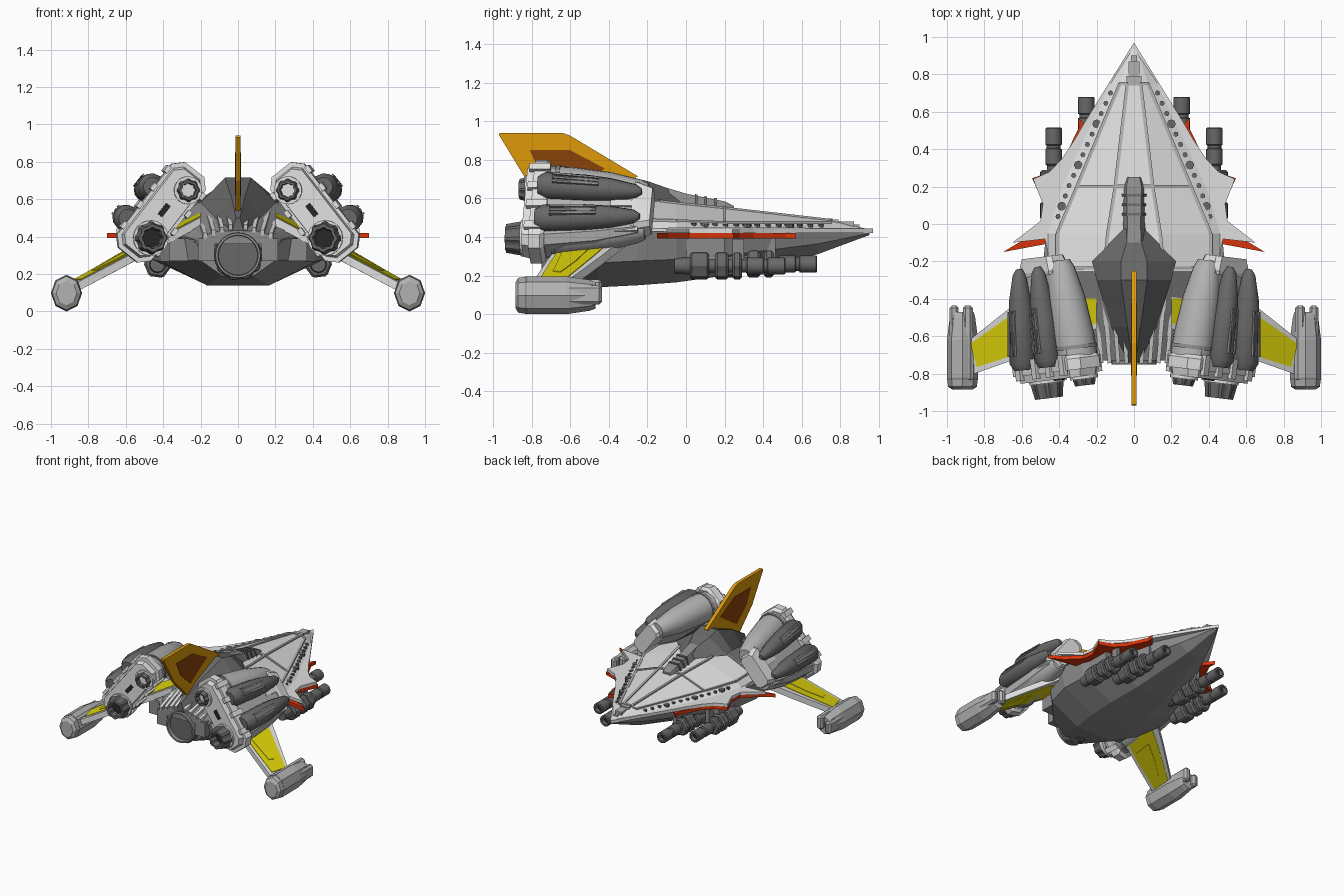
import bpy, bmesh, math
from mathutils import Vector, Matrix

if "Cube" in bpy.data.objects:
    bpy.data.objects.remove(bpy.data.objects["Cube"])

def mat(name, r, g, b):
    m = bpy.data.materials.new(name)
    m.diffuse_color = (r, g, b, 1)
    m.use_nodes = True
    m.node_tree.nodes["Principled BSDF"].inputs["Base Color"].default_value = m.diffuse_color
    return m

LIGHT = mat("light_grey", .74, .74, .74)
MID = mat("mid_grey", .45, .45, .45)
HULL = mat("hull_grey", .26, .26, .26)
GUN = mat("gunmetal", .14, .14, .14)
BLACK = mat("black", .02, .02, .02)
ORANGE = mat("orange", .72, .32, .003)
BROWN = mat("brown", .25, .057, .003)
YELLOW = mat("yellow", .72, .64, .003)
RED = mat("red", .68, .034, .003)

# ---- geometry helpers: each returns (verts, faces) ----
def loft(rings):
    n, v, f = len(rings[0]), [p for r in rings for p in r], []
    for i in range(len(rings) - 1):
        for j in range(n):
            k = (j + 1) % n
            f.append((i*n + j, i*n + k, (i+1)*n + k, (i+1)*n + j))
    f += [tuple(range(n)), tuple(range(len(v) - n, len(v)))]
    return v, f

def lathe(prof, c=(0, 0, 0), n=16, flute=0.0, sx=1, phase=0):
    """Revolve (radius, y) points about the y axis; flute notches every other side."""
    rings = []
    for r, y in prof:
        ring = []
        for i in range(n):
            a = 2*math.pi*i/n + phase
            q = r*(1 - flute*((i // 2) % 2))
            ring.append((c[0] + q*math.cos(a)*sx, c[1] + y, c[2] + q*math.sin(a)))
        rings.append(ring)
    return loft(rings)

def prism(pts, a, b, axis):
    put3 = {'x': lambda p, t: (t, p[0], p[1]), 'y': lambda p, t: (p[0], t, p[1]),
            'z': lambda p, t: (p[0], p[1], t)}[axis]
    return loft([[put3(p, t) for p in pts] for t in (a, b)])

def box(c, s):
    x, y, z = s[0]/2, s[1]/2, s[2]/2
    return loft([[(c[0]+i*x, c[1]+k, c[2]+j*z) for i, j in ((-1, -1), (1, -1), (1, 1), (-1, 1))] for k in (-y, y)])

def bar(a, b, w, h):
    a, b = Vector(a), Vector(b)
    d = (b - a).normalized()
    s = d.cross(Vector((0, 0, 1))).normalized()*w/2
    t = s.cross(d).normalized()*h/2
    return loft([[tuple(p + i*s + j*t) for i, j in ((-1, -1), (1, -1), (1, 1), (-1, 1))] for p in (a, b)])

def sym(half):
    return half + [(-x, y, z) for x, y, z in reversed(half)]

def put(name, geoms, m, mirror=False, M=None, smooth=False, bevel=0):
    bm = bmesh.new()
    for v, f in geoms:
        vs = [bm.verts.new(M @ Vector(p) if M else p) for p in v]
        for q in f:
            bm.faces.new([vs[i] for i in q])
    bmesh.ops.recalc_face_normals(bm, faces=bm.faces)
    me = bpy.data.meshes.new(name)
    bm.to_mesh(me)
    bm.free()
    me.materials.append(m)
    if smooth:
        me.shade_smooth()
        me.set_sharp_from_angle(angle=0.6)
    o = bpy.data.objects.new(name, me)
    bpy.context.collection.objects.link(o)
    if bevel:
        b = o.modifiers.new("bevel", 'BEVEL')
        b.width, b.segments, b.limit_method = bevel, 1, 'ANGLE'
    if mirror:
        o.modifiers.new("mirror", 'MIRROR').use_mirror_merge = False
    return o

# ---- lower hull: y, half width, top z, bottom z ----
put("lower_hull", [loft([sym([(w, y, zt), (w*.93, y, zb + (zt - zb)*.45), (w*.38, y, zb)]) for y, w, zt, zb in (
    (.95, .01, .43, .41), (.68, .14, .43, .31), (.2, .36, .43, .20), (-.05, .47, .43, .165),
    (-.25, .49, .43, .15), (-.45, .44, .42, .14), (-.68, .22, .38, .19))])], HULL)

# ---- upper deck: y, then (x, z) of outer edge, inner edge and crown ----
DECK = [(.96, (.006, .43), (.004, .435), (.002, .437)), (.75, (.125, .445), (.075, .475), (.035, .487)),
        (.2, (.385, .447), (.305, .475), (.10, .55)), (-.05, (.46, .447), (.41, .485), (.14, .575)),
        (-.25, (.46, .44), (.41, .49), (.16, .60)), (-.73, (.20, .36), (.17, .41), (.10, .43))]
for name, part, m in (("upper_deck", DECK[:5], LIGHT), ("stern_deck", DECK[4:], HULL)):
    put(name, [loft([sym([(x, y, z) for x, z in s]) for y, *s in part])], m)

def on_deck(k, y):
    for (y0, *s0), (y1, *s1) in zip(DECK, DECK[1:]):
        if y1 <= y <= y0:
            t = (y0 - y)/(y0 - y1)
            return Vector((s0[k][0]*(1-t) + s1[k][0]*t, y, s0[k][1]*(1-t) + s1[k][1]*t))

ys = [.75, .2, -.05, -.25]
ribs = [bar(on_deck(k, a), on_deck(k, b), .018, .014) for k in (1, 2) for a, b in zip(ys, ys[1:])]
ribs += [bar(on_deck(1, y), on_deck(2, y), .016, .016) for y in (.75, .2, -.235)]
put("deck_frames", ribs, MID, True)
put("deck_crossbars", [bar((-.1, .2, .55), (.1, .2, .55), .02, .016), bar((-.035, .75, .487), (.035, .75, .487), .02, .016)], MID)
# round ports along the deck border
ports = []
for i in range(13):
    y = .70 - i*.055
    p = on_deck(0, y).lerp(on_deck(1, y), .45)
    r = .024 if i % 4 == 3 else .014
    ports.append(prism([(p.x + r*math.cos(a*math.pi/4), y + r*math.sin(a*math.pi/4)) for a in range(8)], p.z - .01, p.z + .009, 'z'))
put("border_ports", ports, GUN, True)
put("nose_sensor", [box((0, .81, .465), (.06, .12, .03)), box((0, .77, .475), (.08, .04, .03)), box((0, .87, .455), (.03, .06, .02))], MID)
# sloping struts on the stern deck
put("stern_struts", [bar((.07 + .05*i, -.30, .605 - .028*i), (.04 + .045*i, -.74, .45 - .015*i), .022, .03) for i in range(4)], LIGHT, True)

# ---- jagged side plates, white above red ----
put("side_plate", [prism([(0, .97), (.26, .55), (.315, .455), (.385, .35), (.45, .28), (.54, .24), (.487, .107),
    (.50, .016), (.65, -.10), (.476, -.08), (.44, -.25), (0, -.25)], .42, .443, 'z')], LIGHT, True)
put("red_plate", [prism([(.24, .5), (.30, .57), (.295, .515), (.375, .35), (.445, .278), (.545, .245), (.483, .105),
    (.492, .015), (.60, -.09), (.70, -.15), (.46, -.105), (.36, .0)], .392, .42, 'z')], RED, True)

# ---- canopy and spine ----
def hump(secs):
    return loft([sym([(wb, y, zb), (wt, y, zt)]) for y, wb, zb, wt, zt in secs])
put("canopy", [hump([(.25, .04, .53, .03, .56), (.2, .06, .53, .04, .585), (.0, .07, .54, .035, .625), (-.15, .07, .55, .04, .67)])], HULL)
put("canopy_ribs", [hump([(y, .078, .53, .042, .592 + (.2-y)*.2), (y - .014, .078, .53, .042, .595 + (.2-y)*.2)]) for y in (.16, .11, .06)], GUN)
put("spine", [hump([(.0, .03, .58, .01, .62), (-.2, .225, .585, .07, .69), (-.3, .20, .58, .07, .715), (-.55, .12, .50, .035, .61), (-.74, .03, .43, .01, .50)])], GUN)

# ---- tail fin ----
put("tail_fin", [prism([(-.97, .93), (-.965, .94), (-.64, .94), (-.60, .925), (-.25, .715), (-.40, .62), (-.66, .53), (-.83, .70)], -.014, .014, 'x')], ORANGE)
put("fin_panel", [prism([(-.81, .85), (-.60, .85), (-.42, .755), (-.63, .62), (-.755, .73)], s*.012, s*.017, 'x') for s in (-1, 1)], BROWN)

# ---- central engine ----
put("main_engine", [lathe([(.10, -.40), (.125, -.5), (.125, -.70), (.12, -.75), (.108, -.75), (.09, -.58)], (0, 0, .30), 24)], HULL, smooth=True)
put("main_engine_ribs", [lathe([(.13, y), (.135, y - .01), (.135, y - .04), (.13, y - .05)], (0, 0, .30), 40, .06) for y in (-.5, -.6, -.67)], GUN)
put("main_engine_core", [lathe([(.088, -.582), (.088, -.59)], (0, 0, .30), 24)], GUN)
put("stern_blocks", [box((.17, -.66, .33), (.09, .14, .12)), box((.30, -.55, .33), (.14, .12, .12))], HULL, True)

# ---- twin engine pods, built flat, then tapered, tilted and toed out ----
POD = (Matrix.Translation((.41, -.78, .53)) @ Matrix.Rotation(math.radians(-7), 4, 'Z')
       @ Matrix.Rotation(math.radians(51.9), 4, 'Y') @ Matrix.Translation((0, .78, 0)))
def taper(g):
    out = []
    for x, y, z in g[0]:
        t = max(0, min(1, (y + .7)/.5))
        out.append((x*(1 - .25*t), y, z*(1 - .22*t)))
    return out, g[1]
def pod(name, geoms, m, smooth=False):
    put(name, [taper(g) for g in geoms], m, True, POD, smooth)
def octo(u, n, c, y, dn=0):
    return [(sx*a, y, sy*b + dn) for sx, sy, a, b in ((1, -1, u-c, n), (1, -1, u, n-c), (1, 1, u, n-c), (1, 1, u-c, n),
            (-1, 1, u-c, n), (-1, 1, u, n-c), (-1, -1, u, n-c), (-1, -1, u-c, n))]
pod("pod_body", [loft([octo(.265, .095, .04, -.76), octo(.255, .09, .04, -.45), octo(.22, .07, .03, -.24, .01)])], MID)
pod("pod_back_plate", [loft([octo(.27, .105, .05, -.71), octo(.29, .115, .05, -.73), octo(.29, .115, .05, -.79)]),
                       loft([octo(.265, .095, .04, -.79), octo(.255, .09, .04, -.83)])], LIGHT)
pod("pod_front_bracket", [loft([octo(.19, .085, .03, -.27, .01), octo(.20, .09, .03, -.25, .01), octo(.17, .075, .03, -.17, .01)]),
                          box((0, -.30, .06), (.05, .16, .07)), box((.19, -.30, .05), (.05, .14, .05))], LIGHT)
pod("pod_nacelles", [lathe([(.112, -.74), (.117, -.6), (.115, -.4), (.09, -.24), (.07, -.20)], (u, 0, -.01), 20) for u in (-.17, .145)], MID, True)
pod("nacelle_bands", [lathe([(.119, -.66), (.119, -.68)], (u, 0, -.01), 20) for u in (-.17, .145)], HULL)
pod("pod_capsules", [lathe([(.05, -.76), (.072, -.72), (.076, -.5), (.07, -.38), (.045, -.25), (.02, -.22)], (u, 0, .12), 12) for u in (-.08, .135)], GUN, True)
pod("capsule_fins", [box((u + d, -.56, .187), (.012, .24, .02)) for u in (-.08, .135) for d in (-.025, 0, .025)], HULL)
pod("pod_clips", [box((u, -.76, n), (.04, .11, .025)) for u in (-.2, -.08, .04, .18) for n in (-.118, .118)], LIGHT)
pod("pod_slot", [box((-.015, -.832, .0), (.075, .01, .03))], BLACK)
pod("pod_rear_rings", [lathe([(r, -.82), (r, -.845), (r*.85, -.845)], (u, 0, -.035), 20) for u, r in ((-.177, .075), (.147, .095))], LIGHT)
# fluted nozzles with hollow ends
pod("nozzles", [lathe([(r*.85, -.82), (r, -.85), (r*.85, e), (r*.65, e), (r*.55, e + .06)], (u, 0, -.035), 32, .1)
                for u, r, e in ((-.177, .062, -.88), (.147, .088, -.925))], GUN)
pod("nozzle_cores", [lathe([(r, e), (r, e - .006)], (u, 0, -.035), 16) for u, r, e in ((-.177, .036, -.82), (.147, .05, -.865))], BLACK)

# ---- drooping wings with yellow panels ----
def droop(g):
    return [(x, y, z + .45 - .48*(x - .25) + .13*(y + .6)) for x, y, z in g[0]], g[1]
put("wing_frame", [droop(prism([(.2, -.35), (.45, -.29), (.64, -.43), (.88, -.62), (.88, -.81), (.64, -.725), (.2, -.56)], -.024, .024, 'z'))], LIGHT, True)
put("wing_panel", [droop(prism([(.2, -.40), (.50, -.385), (.64, -.475), (.875, -.64), (.84, -.765), (.64, -.70), (.2, -.53)], -.028, .028, 'z'))], YELLOW, True)
put("wing_inner_panel", [droop(prism([(.56, -.50), (.68, -.57), (.78, -.65), (.76, -.69), (.56, -.64)], -.032, .032, 'z'))], YELLOW, True)

# ---- wing tip pods ----
put("tip_pod", [lathe([(.065, -.885), (.09, -.87), (.098, -.82), (.098, -.62), (.08, -.50), (.07, -.47)], (.917, 0, .098), 8, sx=.85)], MID, True)
put("tip_prongs", [box((.888, -.64, .125), (.055, .41, .11)), box((.962, -.64, .10), (.05, .41, .10))], MID, True, bevel=.015)
put("tip_tail_band", [lathe([(.098, -.82), (.098, -.835)], (.917, 0, .098), 8, sx=.84)], HULL, True)

# ---- under-slung guns ----
guns, drums, bores, mounts = [], [], [], []
for x, z, y0 in ((.43, .25, .02), (.255, .26, .185)):
    c = (x, y0, z)
    guns.append(lathe([(.04, -.08), (.045, 0), (.034, .12), (.034, .29), (.044, .30), (.044, .38), (.037, .385),
                       (.037, .40), (.044, .405), (.044, .49), (.038, .495), (.026, .495), (.02, .46)], c, 12))
    drums += [lathe([(.06, a), (.072, a + .012), (.072, b - .012), (.06, b)], c, 24, .08) for a, b in ((.0, .1), (.13, .20), (.22, .27))]
    bores.append(lathe([(.021, .462), (.021, .466)], c, 12))
    mounts += [box((x - .02, y0 + .08, z + .08), (.05, .2, .14)), box((x - .03, y0 + .25, z + .08), (.03, .06, .12))]
put("gun_barrels", guns, GUN, True, smooth=True)
put("gun_drums", drums, GUN, True)
put("gun_bores", bores, BLACK, True)
put("gun_mounts", mounts, HULL, True)
